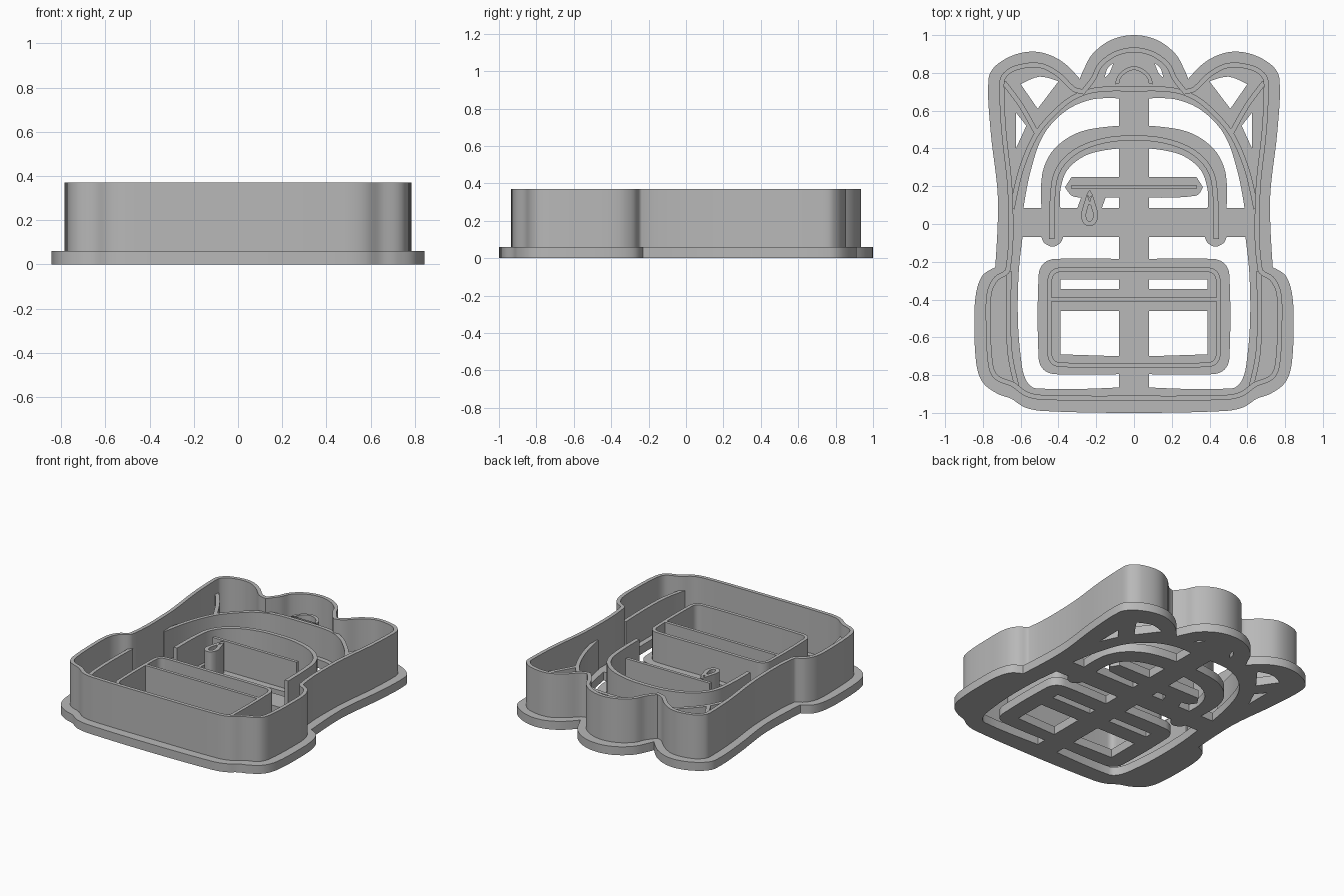
import bpy, bmesh, math
from mathutils import Vector

cube = bpy.data.objects.get("Cube")
if cube:
    bpy.data.objects.remove(cube, do_unlink=True)

BASE_TOP = 0.06
INNER_TOP = 0.27
OUTER_TOP = 0.37

grey = bpy.data.materials.new("plain_grey")
grey.use_nodes = True
colour = (0.48, 0.48, 0.48, 1)
grey.diffuse_color = colour
grey.node_tree.nodes["Principled BSDF"].inputs["Base Color"].default_value = colour
parts = []


def mirror(points):
    return [(-x, y) for x, y in points]


def symmetric(half):
    """Closed loop from a right half that starts and ends on the centre line."""
    return half + mirror(half[-2:0:-1])


def smooth(points, closed=True, steps=5):
    """Hermite curve through the points; sharp turns stay as corners."""
    pts = [Vector(p) for p in points]
    n = len(pts)
    tangents = []
    for i, p in enumerate(pts):
        before, after = pts[i - 1], pts[(i + 1) % n]
        corner = (p - before).angle(after - p) > math.radians(52)
        end = not closed and i in (0, n - 1)
        tangents.append(Vector((0, 0)) if corner or end else (after - before).normalized())
    result = []
    for i in range(n if closed else n - 1):
        a, b = pts[i], pts[(i + 1) % n]
        length = (b - a).length
        ta, tb = tangents[i] * length, tangents[(i + 1) % n] * length
        for k in range(steps):
            t = k / steps
            h = t * t * (3 - 2 * t)
            result.append(a * (1 - h) + b * h + ta * t * (1 - t) ** 2 - tb * t * t * (1 - t))
    if not closed:
        result.append(pts[-1])
    return result


def offset(pts, distance, closed=True):
    """Shift a path sideways with limited mitres."""
    n = len(pts)
    result = []
    for i, p in enumerate(pts):
        before = pts[i - 1] if closed or i else p
        after = pts[(i + 1) % n] if closed or i < n - 1 else p
        d1, d2 = (p - before).normalized(), (after - p).normalized()
        middle = (d1 + d2).normalized()
        reach = max(middle.dot(d1 if d1.length else d2), 0.6)
        result.append(p + Vector((-middle.y, middle.x)) * distance / reach)
    return result


def extrude_loops(name, loops, bottom, top):
    """Fill flat loops, nested ones becoming holes, and give them height."""
    curve = bpy.data.curves.new(name + "_profile", "CURVE")
    curve.dimensions = "2D"
    curve.fill_mode = "BOTH"
    curve.extrude = (top - bottom) / 2
    for loop in loops:
        spline = curve.splines.new("POLY")
        spline.points.add(len(loop) - 1)
        for point, p in zip(spline.points, loop):
            point.co = (p[0], p[1], 0, 1)
        spline.use_cyclic_u = True
    helper = bpy.data.objects.new(name + "_profile", curve)
    bpy.context.collection.objects.link(helper)
    bpy.context.view_layer.update()
    graph = bpy.context.evaluated_depsgraph_get()
    mesh = bpy.data.meshes.new_from_object(helper.evaluated_get(graph))
    bpy.data.objects.remove(helper, do_unlink=True)
    bm = bmesh.new()
    bm.from_mesh(mesh)
    bmesh.ops.remove_doubles(bm, verts=bm.verts, dist=0.0002)
    bmesh.ops.translate(bm, verts=bm.verts, vec=(0, 0, (top + bottom) / 2))
    bmesh.ops.recalc_face_normals(bm, faces=bm.faces)
    bm.to_mesh(mesh)
    bm.free()
    mesh.name = name
    mesh.materials.clear()
    mesh.materials.append(grey)
    obj = bpy.data.objects.new(name, mesh)
    bpy.context.collection.objects.link(obj)
    parts.append(obj)


def wall(name, points, closed=False, thickness=0.026, top=INNER_TOP):
    path = smooth(points, closed)
    left = offset(path, thickness / 2, closed)
    right = offset(path, -thickness / 2, closed)
    loops = [left, right] if closed else [left + right[::-1]]
    extrude_loops(name, loops, BASE_TOP - 0.01, top)


# Base plate: wide flange outline with openings between the bars
plate = symmetric([
    (0, 1), (.12, .975), (.22, .9), (.27, .81), (.287, .768), (.38, .86), (.5, .91),
    (.62, .9), (.73, .84), (.77, .77), (.76, .5), (.72, .13), (.735, -.23), (.8, -.27),
    (.835, -.36), (.845, -.5), (.835, -.74), (.8, -.84), (.72, -.9), (.65, -.925),
    (.58, -.97), (.48, -.99), (0, -1)])
body_gap = [
    (.08, .665), (.22, .66), (.36, .6), (.48, .47), (.55, .27), (.585, .085),
    (.49, .085), (.485, .27), (.42, .4), (.28, .49), (.08, .52)]
lower_gap = [
    (.08, -.07), (.375, -.07), (.39, -.1), (.43, -.12), (.475, -.1), (.49, -.07),
    (.59, -.07), (.61, -.25), (.615, -.5), (.6, -.7), (.575, -.82), (.52, -.87),
    (.08, -.865), (.08, -.795), (.42, -.795), (.48, -.77), (.505, -.71), (.505, -.27),
    (.48, -.21), (.42, -.185), (.08, -.185)]
pocket_top_gap = [(.08, -.295), (.39, -.295), (.39, -.345), (.08, -.345)]
pocket_low_gap = [(.08, -.46), (.39, -.46), (.39, -.69), (.08, -.7)]
ear_gap = [(.6, .74), (.5, .78), (.4, .755), (.51, .61)]
ear_side_gap = [(.625, .59), (.57, .52), (.625, .4)]
handle_slit = [(.11, .85), (.14, .825), (.155, .775), (.13, .8)]
gaps = []
for gap in (body_gap, lower_gap, pocket_top_gap, pocket_low_gap,
            ear_gap, ear_side_gap, handle_slit):
    gaps += [gap, mirror(gap)]

# Openings around the zip, which differ left and right because of the pull
arch_inside = [(.08, .4), (.24, .37), (.35, .29), (.39, .18), (.39, .085)]
zip_above = [(.33, .15), (.365, .195), (.33, .25), (.08, .25)]
gaps += [
    arch_inside + [(.08, .085), (.08, .14)] + zip_above,
    mirror(arch_inside + [(.3, .085), (.28, .14)] + zip_above),
    [(-.08, .14), (-.15, .14), (-.17, .085), (-.08, .085)]]
extrude_loops("base_plate", [smooth(plate)] + [smooth(g) for g in gaps], 0, BASE_TOP)

# Tall outer wall
wall("outer_wall", symmetric([
    (0, .922), (.1, .9), (.18, .84), (.215, .77), (.27, .7), (.32, .715), (.4, .79),
    (.5, .84), (.63, .825), (.69, .78), (.7, .73), (.69, .5), (.655, .15), (.667, -.24),
    (.73, -.29), (.765, -.36), (.772, -.5), (.76, -.74), (.73, -.81), (.64, -.85),
    (.57, -.9), (.48, -.918), (0, -.922)]), True, top=OUTER_TOP)

# Body top arch, tucked between ears and handle
arch_half = [(0, .715), (.2, .71), (.32, .67), (.42, .59), (.52, .47), (.6, .28), (.645, .08)]
wall("body_arch_wall", mirror(arch_half[:0:-1]) + arch_half)

# Ear and side pocket lines on both sides
for side, flip in (("left", list), ("right", mirror)):
    wall(side + "_ear_wall", flip([(.69, .75), (.6, .63), (.515, .48)]))
    wall(side + "_side_pocket_wall",
         flip([(.66, -.25), (.665, -.5), (.655, -.7), (.62, -.86)]))

# Small handle ring
wall("handle_inner_wall", symmetric([
    (0, .825), (.045, .81), (.08, .775), (.09, .735), (0, .735)]), True, 0.02)

# Zip flap arch, zip line and teardrop pull
flap_half = [(0, .455), (.14, .445), (.28, .4), (.38, .32), (.425, .21), (.435, -.08)]
wall("flap_arch_wall", mirror(flap_half[:0:-1]) + flap_half, thickness=0.028)
wall("zip_wall", [(-.33, .195), (.33, .195)], thickness=0.022)
pull = symmetric([(0, .16), (.022, .09), (.032, .045), (.02, .01), (0, .003)])
wall("zip_pull_wall", [(x - .235, y) for x, y in pull], True, 0.026)

# Front pocket and its seam
wall("pocket_wall", symmetric([
    (0, -.242), (.39, -.242), (.43, -.258), (.446, -.3), (.446, -.69), (.43, -.73),
    (.39, -.745), (0, -.75)]), True, 0.024)
wall("pocket_seam_wall", [(-.44, -.4), (.44, -.4)], thickness=0.022)

# Smooth curved walls, keep crisp rims
bpy.ops.object.select_all(action="DESELECT")
for obj in parts:
    obj.select_set(True)
bpy.context.view_layer.objects.active = parts[0]
bpy.ops.object.shade_smooth_by_angle(angle=math.radians(30))
